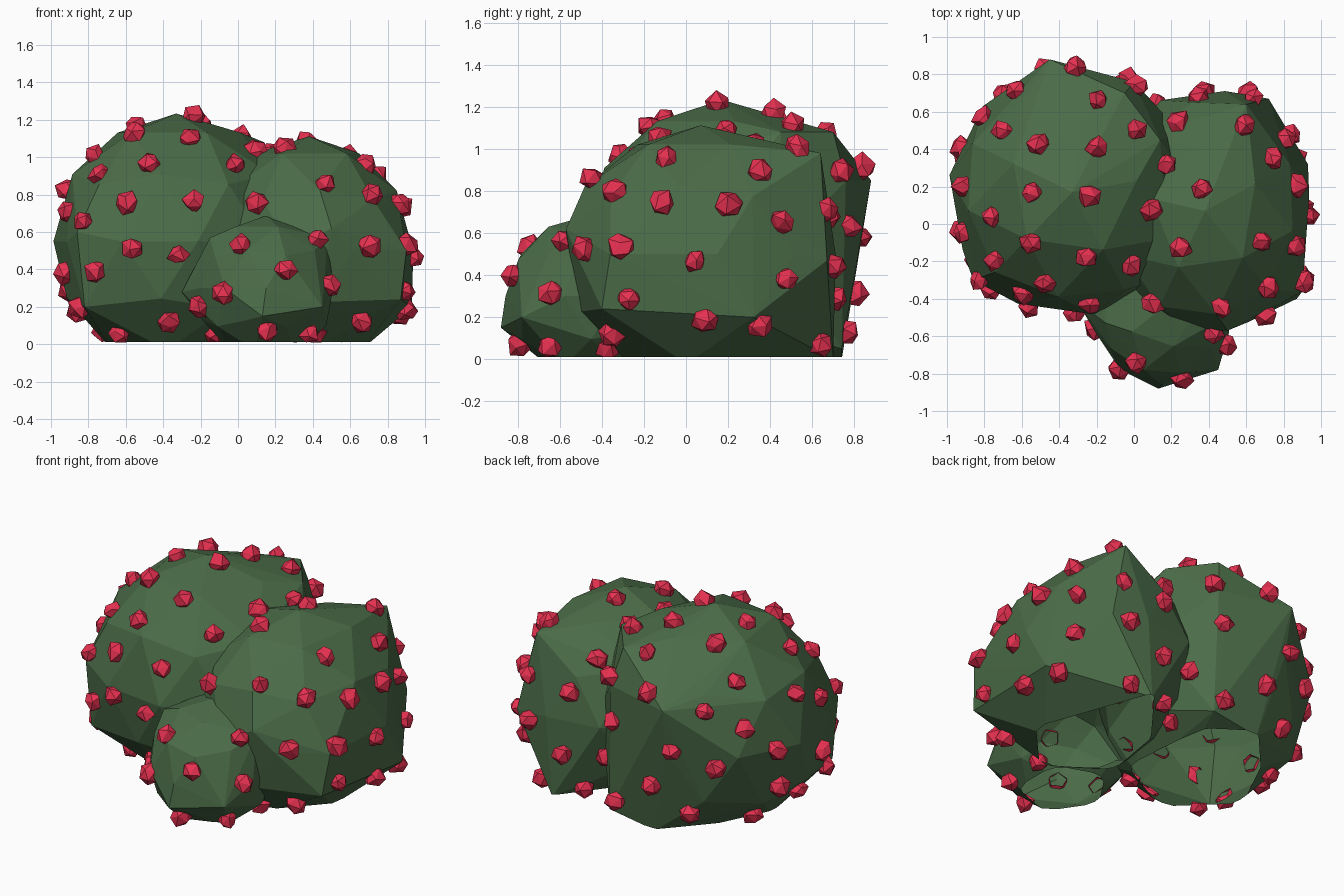
import bpy, bmesh, random
from math import radians, sin, cos, tau
from mathutils import Vector, Matrix
from mathutils.bvhtree import BVHTree

if "Cube" in bpy.data.objects:
    bpy.data.objects.remove(bpy.data.objects["Cube"])

random.seed(4)


def material(name, color):
    m = bpy.data.materials.new(name)
    m.diffuse_color = (*color, 1)
    m.use_nodes = True
    m.node_tree.nodes["Principled BSDF"].inputs["Base Color"].default_value = m.diffuse_color
    return m


def add_object(name, bm, mat):
    me = bpy.data.meshes.new(name)
    bm.to_mesh(me)
    bm.free()
    me.materials.append(mat)
    ob = bpy.data.objects.new(name, me)
    bpy.context.collection.objects.link(ob)
    return ob


def clump(name, centre, radii, turn, corners):
    """Faceted foliage lump: low-poly ellipsoid pulled out to a few corners."""
    bm = bmesh.new()
    mat = (Matrix.Translation(centre) @ Matrix.Diagonal((*radii, 1))
           @ Matrix.Rotation(radians(turn), 4, 'Z'))
    bmesh.ops.create_icosphere(bm, subdivisions=2, radius=1.02, matrix=mat)
    pts = [v.co.copy() for v in bm.verts] + [Vector(c) for c in corners]
    bm.clear()
    for p in pts:
        bm.verts.new(p)
    res = bmesh.ops.convex_hull(bm, input=bm.verts[:])
    loose = [g for g in res["geom_interior"] if isinstance(g, bmesh.types.BMVert)]
    bmesh.ops.delete(bm, geom=loose, context='VERTS')
    bmesh.ops.recalc_face_normals(bm, faces=bm.faces[:])
    return add_object(name, bm, leaf)


leaf = material("leaf_green", (0.07, 0.15, 0.065))
red = material("berry_red", (0.79, 0.03, 0.08))

# Three foliage clumps: tall left, right, small front
bush = clump("bush", (-0.33, 0.17, 0.55), (0.65, 0.65, 0.67), 10,
             [(-.45, .88, .85), (-.05, .7, 1.08), (-.3, .74, 0), (.02, .74, .05),
              (0, .76, .85), (.14, .45, 1.08), (-.86, -.3, .6), (-.82, -.3, .2)])
right = clump("right_clump", (0.38, 0.07, 0.5), (0.55, 0.64, 0.6), 25,
              [(.87, -.4, .24), (.9, -.36, .5), (.93, .32, .2), (.72, .67, .47),
               (.6, .64, .98), (.45, .7, 0), (.5, -.57, .62)])
front = clump("front_clump", (0.15, -0.45, 0.3), (0.37, 0.40, 0.38), 0,
              [(.13, -.88, .15), (.45, -.78, .2), (.48, -.5, .57), (-.15, -.53, .57),
               (-.3, -.42, .28)])

# Join the clumps into one shell
bpy.context.view_layer.objects.active = bush
for other in (right, front):
    mod = bush.modifiers.new("union", 'BOOLEAN')
    mod.operation, mod.solver, mod.object = 'UNION', 'EXACT', other
    bpy.ops.object.modifier_apply(modifier=mod.name)
    bpy.data.objects.remove(other)

# Open the shell at the ground
bm = bmesh.new()
bm.from_mesh(bush.data)
bmesh.ops.bisect_plane(bm, geom=bm.verts[:] + bm.edges[:] + bm.faces[:],
                       plane_co=(0, 0, 0.012), plane_no=(0, 0, 1), clear_inner=True)
for f in bm.faces:
    f.smooth = False
bm.to_mesh(bush.data)
tree = BVHTree.FromBMesh(bm)
bm.free()

# Berries: small faceted domes, open where they sink into the leaves
berries = bmesh.new()
placed = []


def berry(start, look, gap):
    hit, normal, _, _ = tree.ray_cast(start, look)
    if hit is None or hit.z < 0.05 or any((hit - p).length < gap for p in placed):
        return
    if normal.dot(look) > -0.1:
        return
    placed.append(hit)
    mat = (Matrix.Translation(hit + normal * 0.01)
           @ normal.to_track_quat('Z', 'Y').to_matrix().to_4x4()
           @ Matrix.Rotation(random.uniform(0, tau), 4, 'Z')
           @ Matrix.Rotation(random.uniform(-.3, .3), 4, 'X'))
    new = bmesh.ops.create_icosphere(berries, subdivisions=1,
                                     radius=random.uniform(.058, .068), matrix=mat)["verts"]
    for v in new:
        v.co += Vector([random.uniform(-.01, .01) for _ in range(3)])
        v.co.z = max(v.co.z, 0.01)
    sunk = min(new, key=lambda v: (v.co - hit).dot(normal))
    bmesh.ops.delete(berries, geom=[sunk], context='VERTS')


# The most visible berries on the front and the top
for x, z in [(-.76, .39), (-.37, .13), (-.32, .48), (-.59, .75), (-.24, .76), (-.02, .95),
             (.02, .52), (.25, .39), (.7, .52), (.46, .85)]:
    berry(Vector((x, -4, z)), Vector((0, 1, 0)), 0.15)
for x, y in [(-.51, .42), (-.2, .41), (.01, .5), (.24, .54), (.59, .53), (-.54, .17),
             (-.24, .15), (.09, .08), (.36, .19)]:
    berry(Vector((x, y, 4)), Vector((0, 0, -1)), 0.15)

# The rest are scattered evenly: from the sides, then from above
for i in range(4000):
    a, z = random.uniform(0, tau), random.uniform(0.05, 0.8)
    away = Vector((cos(a), sin(a), 0 if i % 2 else random.uniform(0.2, 3))).normalized()
    berry(Vector((0, 0.05, z)) + away * 3, -away, 0.245)
add_object("berries", berries, red)
